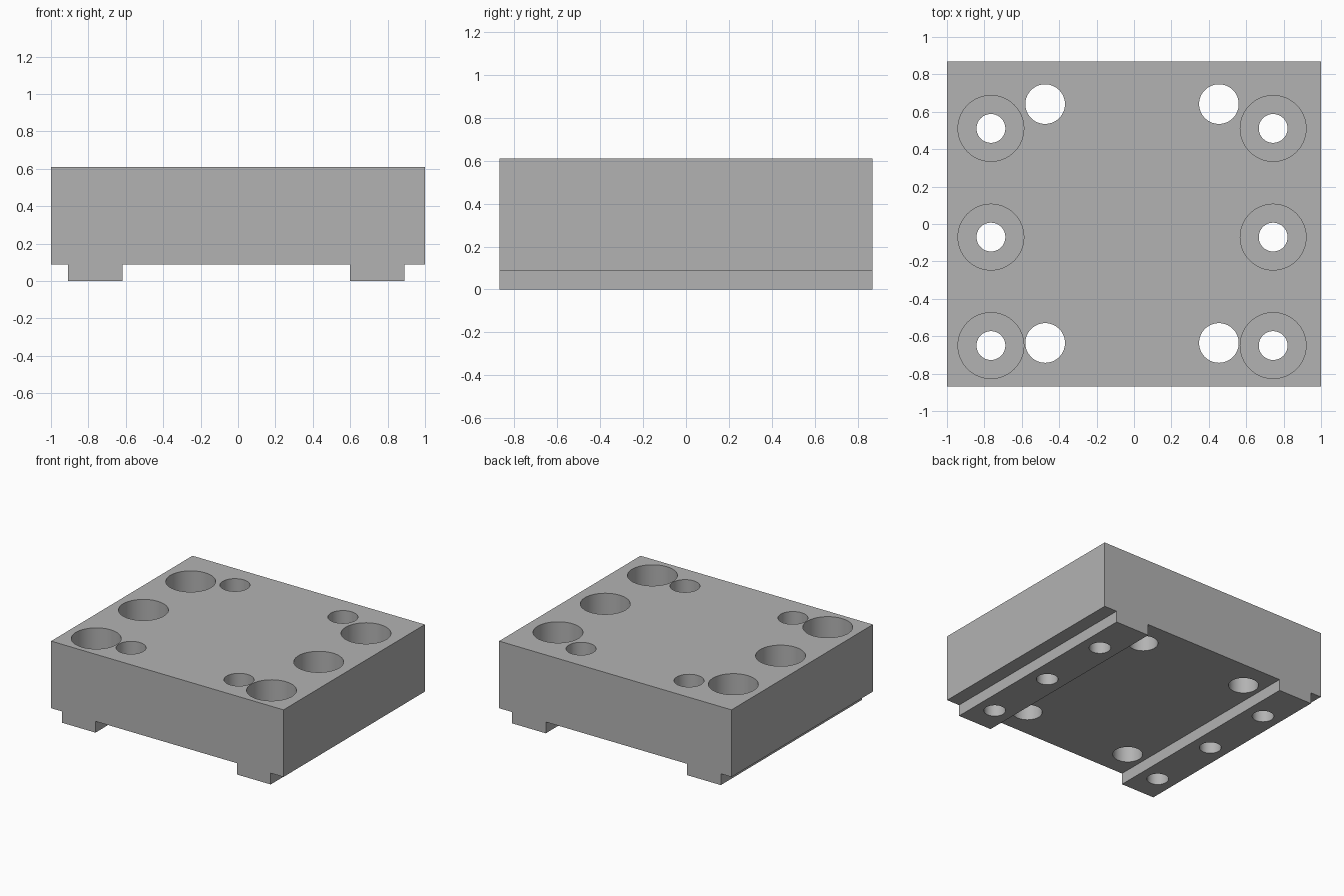
import bpy
import bmesh

cube = bpy.data.objects.get("Cube")
if cube:
    bpy.data.objects.remove(cube, do_unlink=True)

TOP, STEP, HALF_Y = 0.61, 0.088, 0.869
BORE_FLOOR = 0.26

grey = bpy.data.materials.new("plain_grey")
grey.use_nodes = True
colour = (0.45, 0.45, 0.45, 1)
grey.diffuse_color = colour
grey.node_tree.nodes["Principled BSDF"].inputs["Base Color"].default_value = colour


def add_object(name, bm):
    mesh = bpy.data.meshes.new(name)
    bmesh.ops.recalc_face_normals(bm, faces=bm.faces)
    bm.to_mesh(mesh)
    bm.free()
    mesh.materials.append(grey)
    obj = bpy.data.objects.new(name, mesh)
    bpy.context.collection.objects.link(obj)
    return obj


def drill(bm, x, y, sections):
    """Revolve a stepped drill from (radius, height) pairs, bottom to top."""
    rings = []
    for radius, z in sections:
        ring = bmesh.ops.create_circle(bm, segments=64, radius=radius)["verts"]
        bmesh.ops.translate(bm, verts=ring, vec=(x, y, z))
        rings.append(ring)
    for low, high in zip(rings, rings[1:]):
        for i in range(len(low)):
            j = (i + 1) % len(low)
            bm.faces.new((low[i], low[j], high[j], high[i]))
    bm.faces.new(rings[0])
    bm.faces.new(rings[-1])


# Block with two guide rails, extruded front to back
profile = [(-1, TOP), (-1, STEP), (-0.908, STEP), (-0.908, 0), (-0.618, 0),
           (-0.618, STEP), (0.598, STEP), (0.598, 0), (0.89, 0), (0.89, STEP),
           (1, STEP), (1, TOP)]
bm = bmesh.new()
face = bm.faces.new([bm.verts.new((x, -HALF_Y, z)) for x, z in profile])
extruded = bmesh.ops.extrude_face_region(bm, geom=[face])["geom"]
bmesh.ops.translate(bm, vec=(0, 2 * HALF_Y, 0),
                    verts=[v for v in extruded if isinstance(v, bmesh.types.BMVert)])
block = add_object("mounting_block", bm)

# Counterbored screw holes through the rails, plain holes through the web
bm = bmesh.new()
for x in (-0.765, 0.744):
    for y in (-0.65, -0.07, 0.511):
        drill(bm, x, y, [(0.077, -0.1), (0.077, BORE_FLOOR),
                         (0.176, BORE_FLOOR), (0.176, TOP + 0.1)])
for x in (-0.475, 0.454):
    for y in (-0.636, 0.641):
        drill(bm, x, y, [(0.106, -0.1), (0.106, TOP + 0.1)])
cutter = add_object("hole_cutter", bm)
cutter.hide_render = True

# Cut the holes and discard the cutter
cut = block.modifiers.new("holes", "BOOLEAN")
cut.operation = "DIFFERENCE"
cut.solver = "EXACT"
cut.object = cutter
bpy.ops.object.select_all(action="DESELECT")
block.select_set(True)
bpy.context.view_layer.objects.active = block
bpy.ops.object.modifier_apply(modifier=cut.name)
bpy.data.objects.remove(cutter, do_unlink=True)
bpy.ops.object.shade_smooth_by_angle()
